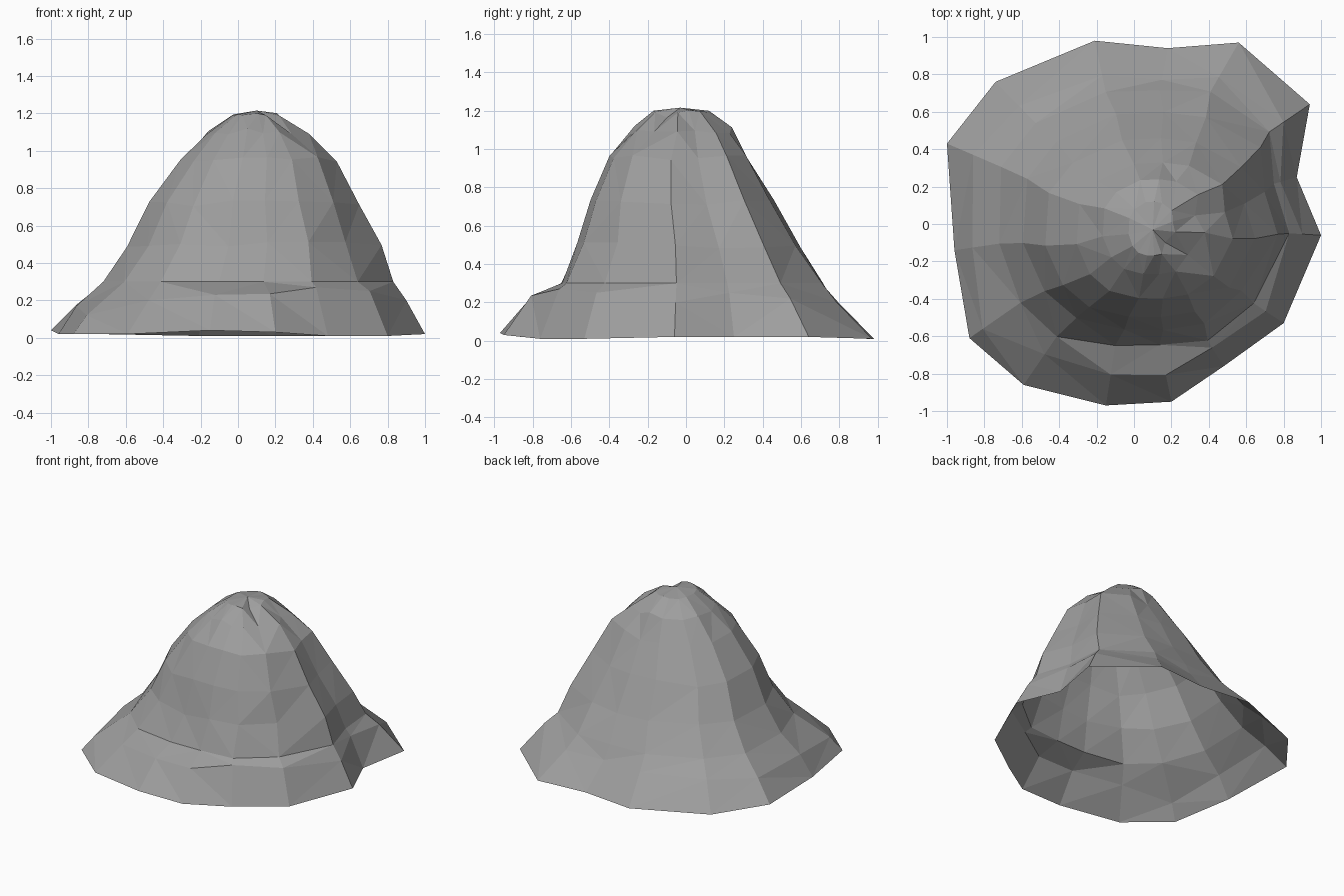
import bpy
import bmesh
import random
from math import hypot

random.seed(4)

default_cube = bpy.data.objects.get("Cube")
if default_cube:
    bpy.data.objects.remove(default_cube, do_unlink=True)


def flat_material(name, colour):
    material = bpy.data.materials.new(name)
    material.use_nodes = True
    material.diffuse_color = colour
    shader = material.node_tree.nodes["Principled BSDF"]
    shader.inputs["Base Color"].default_value = colour
    shader.inputs["Roughness"].default_value = 0.9
    return material


# Irregular ground outline, followed around the mound from the back
outline = [(-.21, .98), (.18, .94), (.56, .97), (.94, .64), (.87, .25),
           (1, -.06), (.8, -.53), (.48, -.76), (.2, -.95), (-.15, -.97),
           (-.59, -.86), (-.88, -.61), (-.96, -.14), (-1, .43), (-.74, .76)]
outline_height = [.01, .01, .01, .02, .02, .02, .01, .01,
                  .03, .04, .02, .02, .02, .04, .02]

# Apron shoulder: how far each outline point is drawn in, and its height
shoulder_inset = [.81, .82, .81, .85, .9, .9, .88, .87,
                  .85, .83, .81, .92, .9, .86, .83]
shoulder_height = [.2, .2, .2, .22, .25, .2, .25, .27,
                   .235, .23, .2, .12, .17, .18, .2]

# Foot of the steep cone; its front leaves a narrow ledge
foot_inset = [.72, .76, .73, .77, .86, .83, .8, .82,
              .68, .67, .7, .69, .75, .71, .71]

# Extents of the upper tiers: left edge, right edge, front, back, height
tiers = [(-.6, .77, -.57, .6, .5),
         (-.48, .65, -.5, .46, .72),
         (-.31, .53, -.4, .33, .95),
         (-.17, .38, -.27, .24, 1.1),
         (-.03, .22, -.17, .12, 1.195)]

# Corners of the back left rib and the gully beside it, which stay angular
rib = {3, 4}


def inset_ring(insets, heights):
    return [(x * s, y * s, z)
            for (x, y), s, z in zip(outline, insets, heights)]


def tier_ring(source, extents):
    """Fit the cone foot into the extents, partly rounded, with rough edges."""
    left, right, front, back, height = extents
    xs = [p[0] for p in source]
    ys = [p[1] for p in source]
    ring = []
    for index, (x, y, z) in enumerate(source):
        u = 2 * (x - min(xs)) / (max(xs) - min(xs)) - 1
        v = 2 * (y - min(ys)) / (max(ys) - min(ys)) - 1
        rounding = 1 if index in rib else .5 + .5 / hypot(u, v)
        lift = random.uniform(-1, 1) * min(.02, (1.22 - height) * .3)
        ring.append(((left + right + u * rounding * (right - left)) / 2,
                     (front + back + v * rounding * (back - front)) / 2,
                     height + lift))
    return ring


def pull_in(ring, index, amount):
    """Dent one corner of a ring towards its middle."""
    count = len(ring)
    middle = [sum(p[axis] for p in ring) / count for axis in range(2)]
    x, y, z = ring[index]
    ring[index] = (x + (middle[0] - x) * amount,
                   y + (middle[1] - y) * amount, z - amount * .1)


foot = inset_ring(foot_inset, [.3] * len(outline))
rings = [[(x, y, z) for (x, y), z in zip(outline, outline_height)],
         inset_ring(shoulder_inset, shoulder_height), foot]
rings += [tier_ring(foot, tier) for tier in tiers]

# Small gullies near the summit and a hollow beside the front bulge
pull_in(rings[-2], 6, .12)
pull_in(rings[-2], 4, .1)
pull_in(rings[-1], 6, .25)
pull_in(rings[3], 6, .05)

# Open shell: join the rings, then close the summit with a fan
bm = bmesh.new()
loops = [[bm.verts.new(point) for point in ring] for ring in rings]
count = len(outline)
for lower, upper in zip(loops, loops[1:]):
    for i in range(count):
        j = (i + 1) % count
        bm.faces.new((lower[j], lower[i], upper[i], upper[j]))
peak = bm.verts.new((.1, -.03, 1.215))
for i in range(count):
    bm.faces.new((loops[-1][(i + 1) % count], loops[-1][i], peak))
bmesh.ops.triangulate(bm, faces=bm.faces[:], quad_method="SHORT_EDGE")
bmesh.ops.recalc_face_normals(bm, faces=bm.faces[:])

mesh = bpy.data.meshes.new("rocky_mound")
bm.to_mesh(mesh)
bm.free()
mesh.materials.append(flat_material("stone_grey", (.34, .34, .34, 1)))
mound = bpy.data.objects.new("rocky_mound", mesh)
bpy.context.collection.objects.link(mound)
